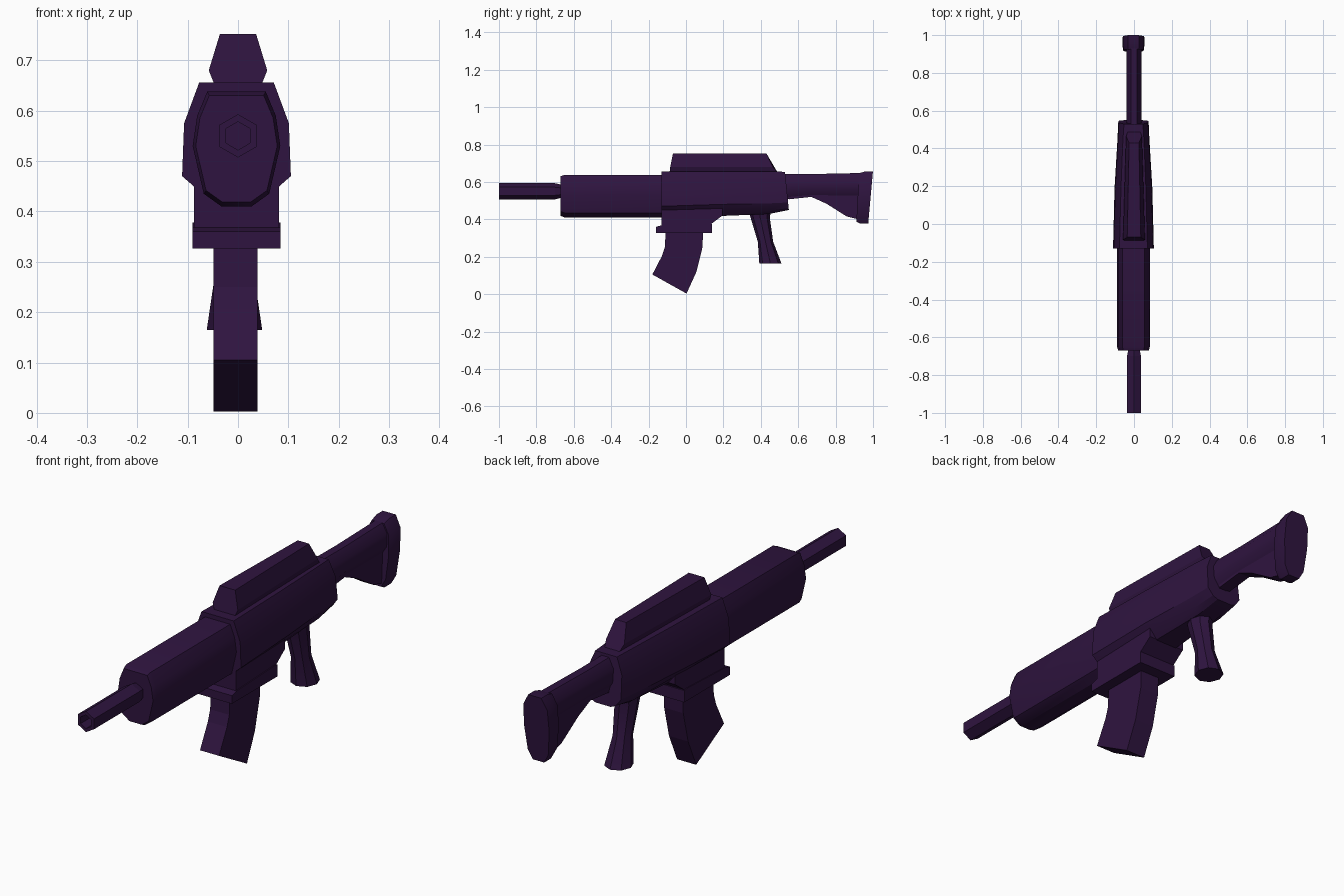
import bpy, bmesh, math

if "Cube" in bpy.data.objects:
    bpy.data.objects.remove(bpy.data.objects["Cube"])

mat = bpy.data.materials.new("dark_purple")
mat.diffuse_color = (0.028, 0.007, 0.05, 1)
mat.use_nodes = True
mat.node_tree.nodes["Principled BSDF"].inputs["Base Color"].default_value = mat.diffuse_color
CX = -0.003  # slight sideways offset of the body


def finish(name, bm, smooth=0):
    bmesh.ops.recalc_face_normals(bm, faces=bm.faces)
    me = bpy.data.meshes.new(name)
    bm.to_mesh(me)
    bm.free()
    ob = bpy.data.objects.new(name, me)
    bpy.context.collection.objects.link(ob)
    me.materials.append(mat)
    if smooth:
        bpy.ops.object.select_all(action='DESELECT')
        ob.select_set(True)
        bpy.context.view_layer.objects.active = ob
        bpy.ops.object.shade_smooth_by_angle(angle=math.radians(smooth))
    return ob


def loft(name, rings, smooth=0):
    """Skin a list of equal-length point rings and cap both ends."""
    bm = bmesh.new()
    vs = [[bm.verts.new(p) for p in r] for r in rings]
    n = len(vs[0])
    for a, b in zip(vs, vs[1:]):
        for i in range(n):
            j = (i + 1) % n
            bm.faces.new((a[i], a[j], b[j], b[i]))
    bm.faces.new(vs[0])
    bm.faces.new(vs[-1])
    return finish(name, bm, smooth)


def prism(name, profile, half_width):
    """Extrude a side (y, z) profile across x."""
    return loft(name, [[(CX + s * half_width, y, z) for y, z in profile] for s in (-1, 1)])


def mirrored(half, y, slope=0, z0=0.55, scale=1):
    """Full section at y from its +x half (x, z), optionally leaning with height."""
    full = half + [(-x, z) for x, z in reversed(half)]
    return [(CX + x * scale, y + slope * (z - z0), z0 + (z - z0) * scale) for x, z in full]


def oval(n, y, z, rx, rz, turn=0.0):
    """Upright n-sided ring facing along y."""
    return [(rx * math.sin(turn + k * math.tau / n), y,
             z + rz * math.cos(turn + k * math.tau / n)) for k in range(n)]


# Hollow hexagonal barrel
loft("barrel", [oval(6, y, 0.55, r, r) for y, r in
                [(-0.6, 0.036), (-0.67, 0.036), (-0.70, 0.043), (-1, 0.043),
                 (-1, 0.028), (-0.9, 0.028)]])

# Handguard with a small front chamfer
guard = [(0.03, 0.41), (0.065, 0.435), (0.087, 0.53), (0.078, 0.59), (0.058, 0.638)]
loft("handguard", [mirrored(guard, -0.67, scale=0.93, z0=0.53), mirrored(guard, -0.65),
                   mirrored(guard, -0.1)], 35)

# Receiver, tapering to the rear
front = [(0.06, 0.425), (0.085, 0.45), (0.108, 0.47), (0.104, 0.575), (0.074, 0.656)]
mid = [(0.05, 0.418), (0.078, 0.45), (0.1, 0.48), (0.096, 0.58), (0.066, 0.656)]
tail = [(0.04, 0.428), (0.066, 0.446), (0.085, 0.485), (0.082, 0.585), (0.056, 0.656)]
rear = [(0.035, 0.45), (0.058, 0.46), (0.08, 0.49), (0.077, 0.588), (0.05, 0.654)]
loft("receiver", [mirrored(front, -0.13), mirrored(mid, 0.19), mirrored(tail, 0.44),
                  mirrored(rear, 0.54, slope=-0.1)], 25)

# Top rail, narrowing to the rear
rail = [(0.046, 0.65), (0.058, 0.68), (0.036, 0.752)]


def rail_ring(ys, k):
    ring = [(x * k, y, z) for (x, z), y in zip(rail, ys)]
    return ring + [(-x, y, z) for x, y, z in reversed(ring)]


loft("top_rail", [rail_ring((-0.088, -0.084, -0.07), 1), rail_ring((0.49, 0.465, 0.43), 0.72)])

# Magazine well and its collar
prism("magazine_well", [(-0.13, 0.47), (-0.13, 0.35), (0.135, 0.35), (0.135, 0.375),
                        (0.195, 0.42), (0.195, 0.47)], 0.084)
prism("well_collar", [(-0.13, 0.368), (-0.16, 0.36), (-0.16, 0.326), (0.14, 0.326),
                      (0.14, 0.375), (0.12, 0.378)], 0.087)

# Curved magazine
mag_pairs = [(-0.108, 0.35, 0.092, 0.35), (-0.113, 0.25, 0.088, 0.25),
             (-0.128, 0.205, 0.056, 0.12), (-0.18, 0.105, 0.003, 0.003)]
loft("magazine", [[(CX - 0.002 + sx * 0.044, y, z) for sx, y, z in
                   ((-1, a, b), (1, a, b), (1, c, d), (-1, c, d))]
                  for a, b, c, d in mag_pairs])

# Octagonal pistol grip flaring at the foot
grip = []
for y0, y1, z, rx in [(0.335, 0.455, 0.45, 0.05), (0.345, 0.448, 0.41, 0.046),
                      (0.384, 0.466, 0.28, 0.038), (0.392, 0.51, 0.165, 0.055)]:
    c, r = (y0 + y1) / 2, (y1 - y0) / 2
    grip.append([(CX - 0.004 + rx * math.cos(k * math.tau / 8),
                  c + r * math.sin(k * math.tau / 8), z) for k in range(8)])
loft("pistol_grip", grip, 30)

# Stock tube and the thinner web below it
loft("stock_tube", [oval(8, y, z, 0.044, rz, math.pi / 8) for y, z, rz in
                    [(0.5, 0.574, 0.075), (0.67, 0.581, 0.066), (0.94, 0.583, 0.07)]], 50)
prism("stock_web", [(0.52, 0.58), (0.55, 0.507), (0.67, 0.52), (0.75, 0.484),
                    (0.86, 0.415), (0.94, 0.395), (0.94, 0.58)], 0.026)

# Rounded butt pad with a leaning rear face
pad = [(0.026, 0.378), (0.047, 0.415), (0.058, 0.52), (0.055, 0.61), (0.03, 0.656)]
loft("butt_pad", [mirrored(pad, 0.918, slope=0.05, scale=0.93, z0=0.52),
                  mirrored(pad, 0.945, slope=0.1, z0=0.53),
                  mirrored(pad, 0.988, slope=0.09, z0=0.53)], 35)
